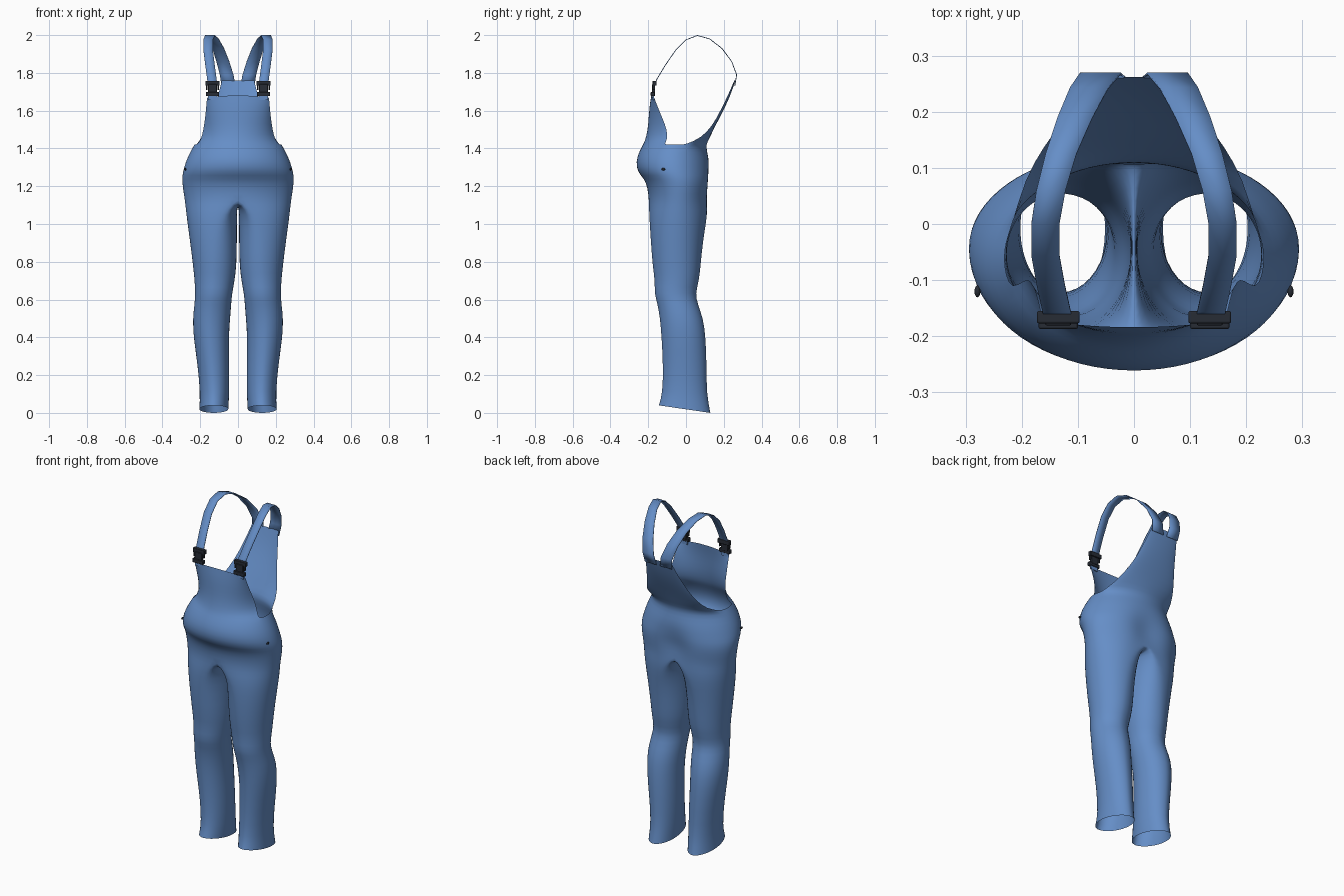
import bpy, bmesh
from math import sin, cos, pi, radians
from mathutils import Vector

if "Cube" in bpy.data.objects:
    bpy.data.objects.remove(bpy.data.objects["Cube"], do_unlink=True)


def material(name, rgb):
    m = bpy.data.materials.new(name)
    m.use_nodes = True
    m.diffuse_color = (*rgb, 1)
    m.node_tree.nodes["Principled BSDF"].inputs["Base Color"].default_value = (*rgb, 1)
    return m


DENIM = material("denim blue", (0.13, 0.27, 0.57))
DARK = material("dark buckle", (0.02, 0.025, 0.035))


def finish(bm, name, mat, angle=60, subdivide=False):
    """Turn a bmesh of the left half into a mirrored, smooth object."""
    bmesh.ops.remove_doubles(bm, verts=bm.verts, dist=0.0005)
    me = bpy.data.meshes.new(name)
    bm.to_mesh(me)
    bm.free()
    me.materials.append(mat)
    ob = bpy.data.objects.new(name, me)
    bpy.context.collection.objects.link(ob)
    mirror = ob.modifiers.new("Mirror", "MIRROR")
    mirror.merge_threshold = 0.001
    if subdivide:
        sub = ob.modifiers.new("Smooth", "SUBSURF")
        sub.levels = sub.render_levels = 1
        sub.boundary_smooth = "PRESERVE_CORNERS"
    bpy.ops.object.select_all(action="DESELECT")
    ob.select_set(True)
    bpy.context.view_layer.objects.active = ob
    bpy.ops.object.shade_smooth_by_angle(angle=radians(angle))
    return ob


def loft(bm, rows, closed=False):
    """Skin rows of points, listed from bottom to top."""
    grid = [[bm.verts.new(p) for p in row] for row in rows]
    n = len(rows[0])
    for low, high in zip(grid, grid[1:]):
        for i in range(n if closed else n - 1):
            j = (i + 1) % n
            bm.faces.new((low[i], low[j], high[j], high[i]))


# Trouser body: half sections sharing front and back seams
SEG = 18


def section(z, inner, seam, outer, front, back):
    mid, depth = (front + back) / 2, (back - front) / 2
    crease = 0.035 * max(0, 1 - abs(z - 1.2) / 0.15)
    hem = 0.02 if z < 0.03 else 0

    def point(t, side):
        reach = (outer - seam) if side > 0 else (inner - seam)
        y = mid - depth * cos(t) - crease * max(0, -cos(t)) ** 20
        dip = 0.04 * sin(t) if side < 0 and seam == 0 else 0
        return Vector((seam + reach * sin(t), y, z + hem * cos(t) - dip))

    arc = [point(pi * i / SEG, 1) for i in range(SEG + 1)]
    inside = [point(pi * i / 9, -1) for i in range(8, 0, -1)]
    return arc, inside


# z, inner x, seam x, outer x, front y, back y
LEG = [
    (0.02, 0.05, 0.125, 0.205, -0.145, 0.13),
    (0.10, 0.045, 0.12, 0.2, -0.125, 0.11),
    (0.25, 0.045, 0.13, 0.213, -0.122, 0.11),
    (0.40, 0.048, 0.14, 0.236, -0.13, 0.105),
    (0.50, 0.04, 0.14, 0.24, -0.138, 0.092),
    (0.58, 0.034, 0.13, 0.23, -0.152, 0.062),
    (0.63, 0.03, 0.125, 0.226, -0.168, 0.05),
    (0.70, 0.016, 0.12, 0.23, -0.165, 0.07),
    (0.78, 0.006, 0.115, 0.238, -0.178, 0.078),
    (0.92, 0.004, 0.11, 0.256, -0.188, 0.092),
    (1.02, 0.004, 0.09, 0.27, -0.194, 0.11),
    (1.08, 0.004, 0.05, 0.277, -0.197, 0.12),
    (1.13, 0, 0, 0.283, -0.198, 0.126),
]
HIPS = [
    (1.19, 0.293, -0.203, 0.134),
    (1.24, 0.297, -0.222, 0.137),
    (1.275, 0.293, -0.258, 0.135),
    (1.33, 0.278, -0.266, 0.128),
    (1.38, 0.254, -0.25, 0.113),
    (1.42, 0.232, -0.228, 0.106),
]
bm = bmesh.new()
leg = [section(*r) for r in LEG]
loft(bm, [arc + inside for arc, inside in leg], closed=True)
hips = [section(z, 0, 0, x, f, b)[0] for z, x, f, b in HIPS]
loft(bm, [leg[-1][0]] + hips)
waist = hips[-1]

# Bib and back panel grow from the waist on either side of the armholes
COLS = 7
EDGE = pi * COLS / SEG


def panel_row(z, half, y_mid, y_edge, drop=0):
    pts = []
    for i in range(COLS + 1):
        t = pi * i / SEG
        k = (1 - cos(t)) / (1 - cos(EDGE))
        pts.append(Vector((half * sin(t) / sin(EDGE), y_mid + (y_edge - y_mid) * k, z - drop * k)))
    return pts


BIB = [
    (1.445, 0.195, -0.216, -0.098),
    (1.50, 0.183, -0.203, -0.1),
    (1.56, 0.174, -0.198, -0.125),
    (1.62, 0.168, -0.194, -0.15),
    (1.68, 0.164, -0.184, -0.168, 0.012),
]
BACK = [
    (1.455, 0.195, 0.125, 0.08),
    (1.52, 0.16, 0.155, 0.14),
    (1.60, 0.127, 0.198, 0.182),
    (1.68, 0.105, 0.235, 0.222),
    (1.76, 0.085, 0.262, 0.256),
]
loft(bm, [waist[:COLS + 1]] + [panel_row(*r) for r in BIB])
loft(bm, [waist[SEG - COLS:]] + [panel_row(*r)[::-1] for r in BACK])
finish(bm, "dungaree_body", DENIM, 80, subdivide=True)

# Shoulder straps: x, y, z, width along the path from back to front
STRAP = [
    (0.05, 0.258, 1.73, 0.075),
    (0.06, 0.268, 1.79, 0.072),
    (0.08, 0.242, 1.86, 0.068),
    (0.105, 0.19, 1.93, 0.062),
    (0.13, 0.125, 1.98, 0.055),
    (0.148, 0.06, 1.998, 0.052),
    (0.158, 0, 1.975, 0.05),
    (0.158, -0.055, 1.92, 0.05),
    (0.148, -0.11, 1.84, 0.05),
    (0.138, -0.155, 1.765, 0.05),
    (0.135, -0.168, 1.735, 0.05),
]
bm = bmesh.new()
loft(bm, [[(x + w / 2 * k, y, z) for k in (-1, 0, 1)] for x, y, z, w in STRAP])
bmesh.ops.reverse_faces(bm, faces=bm.faces)
strap = finish(bm, "shoulder_straps", DENIM)
shell = strap.modifiers.new("Cloth", "SOLIDIFY")
shell.thickness = 0.004
shell.offset = 0


def box(bm, x, y, z, sx, sy, sz):
    made = bmesh.ops.create_cube(bm, size=1)["verts"]
    bmesh.ops.scale(bm, vec=(sx, sy, sz), verts=made)
    bmesh.ops.translate(bm, vec=(x, y, z), verts=made)


# Clip buckles: two bars, a narrow body and side prongs
bm = bmesh.new()
BX, BY = 0.135, -0.172
box(bm, BX, BY + 0.006, 1.745, 0.076, 0.022, 0.026)
box(bm, BX, BY, 1.715, 0.046, 0.018, 0.05)
box(bm, BX, BY - 0.004, 1.688, 0.07, 0.022, 0.022)
for side in (-1, 1):
    box(bm, BX + side * 0.03, BY + 0.002, 1.724, 0.009, 0.014, 0.03)
buckle = finish(bm, "strap_buckles", DARK, 30)
bevel = buckle.modifiers.new("Soft edges", "BEVEL")
bevel.width = 0.003
bevel.segments = 2

# Short cloth tabs that hold the buckles to the bib
bm = bmesh.new()
box(bm, BX, BY - 0.002, 1.672, 0.045, 0.008, 0.03)
finish(bm, "buckle_tabs", DENIM, 30)

# Small hip buttons
bm = bmesh.new()
made = bmesh.ops.create_uvsphere(bm, u_segments=12, v_segments=6, radius=0.009)["verts"]
bmesh.ops.scale(bm, vec=(0.6, 1.2, 0.7), verts=made)
bmesh.ops.translate(bm, vec=(0.279, -0.12, 1.29), verts=made)
finish(bm, "hip_buttons", DARK)
